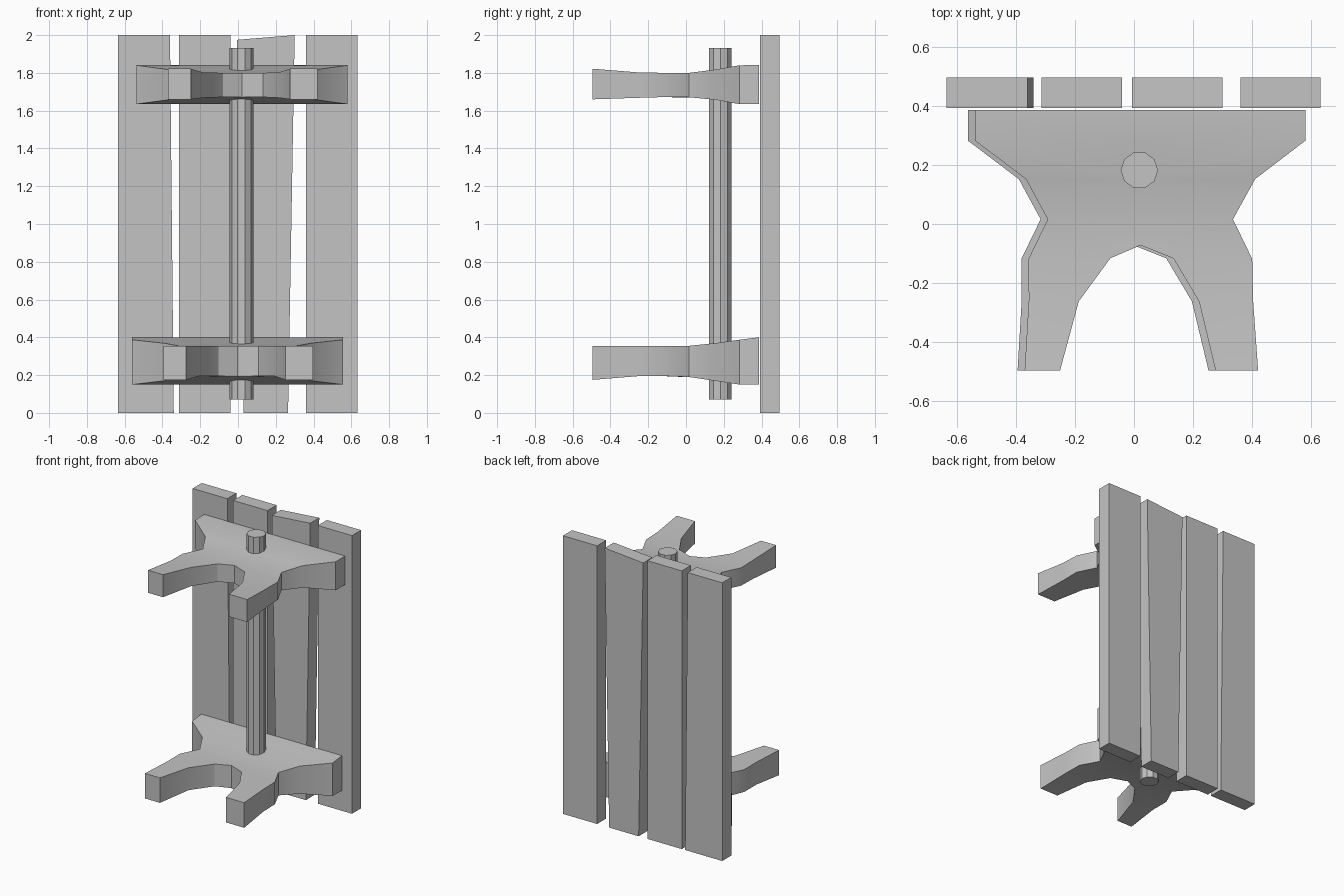
import bpy
import math

if "Cube" in bpy.data.objects:
    bpy.data.objects.remove(bpy.data.objects["Cube"])

grey = bpy.data.materials.new("plain grey")
grey.diffuse_color = (0.55, 0.55, 0.55, 1)
grey.use_nodes = True
grey.node_tree.nodes["Principled BSDF"].inputs["Base Color"].default_value = grey.diffuse_color


def make(name, verts, faces, smooth=False):
    me = bpy.data.meshes.new(name)
    me.from_pydata(verts, [], faces)
    me.materials.append(grey)
    ob = bpy.data.objects.new(name, me)
    bpy.context.collection.objects.link(ob)
    bpy.ops.object.select_all(action='DESELECT')
    ob.select_set(True)
    bpy.context.view_layer.objects.active = ob
    bpy.ops.object.mode_set(mode='EDIT')
    bpy.ops.mesh.select_all(action='SELECT')
    bpy.ops.mesh.normals_make_consistent(inside=False)
    bpy.ops.object.mode_set(mode='OBJECT')
    if smooth:
        bpy.ops.object.shade_smooth_by_angle(angle=math.radians(30))
    return ob


# Four uneven boards: bottom left/right x, top left/right x, top left/right z
BOARDS = [
    (-0.635, -0.34, -0.635, -0.36, 2, 2),
    (-0.313, -0.04, -0.313, -0.04, 2, 2),
    (0.03, 0.265, -0.006, 0.30, 1.975, 2),
    (0.36, 0.632, 0.36, 0.632, 2, 2),
]
for i, (bl, br, tl, tr, zl, zr) in enumerate(BOARDS):
    ring = [(bl, 0), (br, 0), (tr, zr), (tl, zl)]
    verts = [(x, y, z) for y in (0.392, 0.495) for x, z in ring]
    faces = [(0, 1, 2, 3), (7, 6, 5, 4)]
    faces += [(k, (k + 1) % 4, (k + 1) % 4 + 4, k + 4) for k in range(4)]
    make(f"board_{i + 1}", verts, faces)

# Trestle outline rows, offsets from its centre line:
# outer y, inner y, left outer x, left inner x, right inner x, right outer x
C = 0.022
ROWS = [
    (0.386, 0.386, -0.538, C, C, 0.58),
    (0.282, 0.282, -0.538, C, C, 0.58),
    (0.152, 0.152, -0.366, C, C, 0.41),
    (0.016, 0.016, -0.292, C, C, 0.335),
    (0.016, -0.072, -0.292, C, C, 0.335),
    (-0.118, -0.116, -0.357, -0.08, 0.133, 0.40),
    (-0.258, -0.262, -0.356, -0.187, 0.22, 0.403),
    (-0.495, -0.495, -0.37, -0.25, 0.276, 0.42),
]


def trestle(name, dx, levels):
    """levels: (bottom z, top z) for each row"""
    verts, faces, index = [], [], {}

    def vert(x, y, r, t):
        key = (x, y, t)
        if key not in index:
            index[key] = len(verts)
            verts.append((x + dx, y, levels[r][t]))
        return index[key]

    def face(points):
        points = list(dict.fromkeys(points))
        if len(points) > 2:
            faces.append(points)

    for left in (True, False):
        cols = []
        for r, (yo, yi, lo, li, ri, ro) in enumerate(ROWS):
            xo, xi = (lo, li) if left else (ro, ri)
            cols.append([(vert(xo, yo, r, t), vert(xi, yi, r, t)) for t in (0, 1)])
        for r in range(len(ROWS) - 1):
            a, b = cols[r], cols[r + 1]
            for t in (0, 1):
                face([a[t][0], a[t][1], b[t][1], b[t][0]])
            face([a[0][0], b[0][0], b[1][0], a[1][0]])      # outer edge
            if r >= 4:
                face([a[0][1], b[0][1], b[1][1], a[1][1]])  # arch edge
        for row in (cols[0], cols[-1]):                     # end faces
            face([row[0][0], row[0][1], row[1][1], row[1][0]])
    make(name, verts, faces, True)


trestle("upper_trestle", 0, [
    (1.635, 1.842), (1.635, 1.84), (1.658, 1.817), (1.671, 1.80),
    (1.671, 1.80), (1.672, 1.80), (1.668, 1.803), (1.66, 1.822)])
trestle("lower_trestle", -0.024, [
    (0.15, 0.40), (0.15, 0.387), (0.17, 0.369), (0.19, 0.355),
    (0.192, 0.355), (0.195, 0.355), (0.194, 0.355), (0.175, 0.355)])

# Ten-sided connecting rod
N = 10
verts = [(0.018 + 0.063 * math.cos(math.tau * k / N),
          0.182 + 0.063 * math.sin(math.tau * k / N), z)
         for z in (0.07, 1.932) for k in range(N)]
faces = [tuple(range(N)), tuple(range(2 * N - 1, N - 1, -1))]
faces += [(k, (k + 1) % N, (k + 1) % N + N, k + N) for k in range(N)]
make("connecting_rod", verts, faces)
